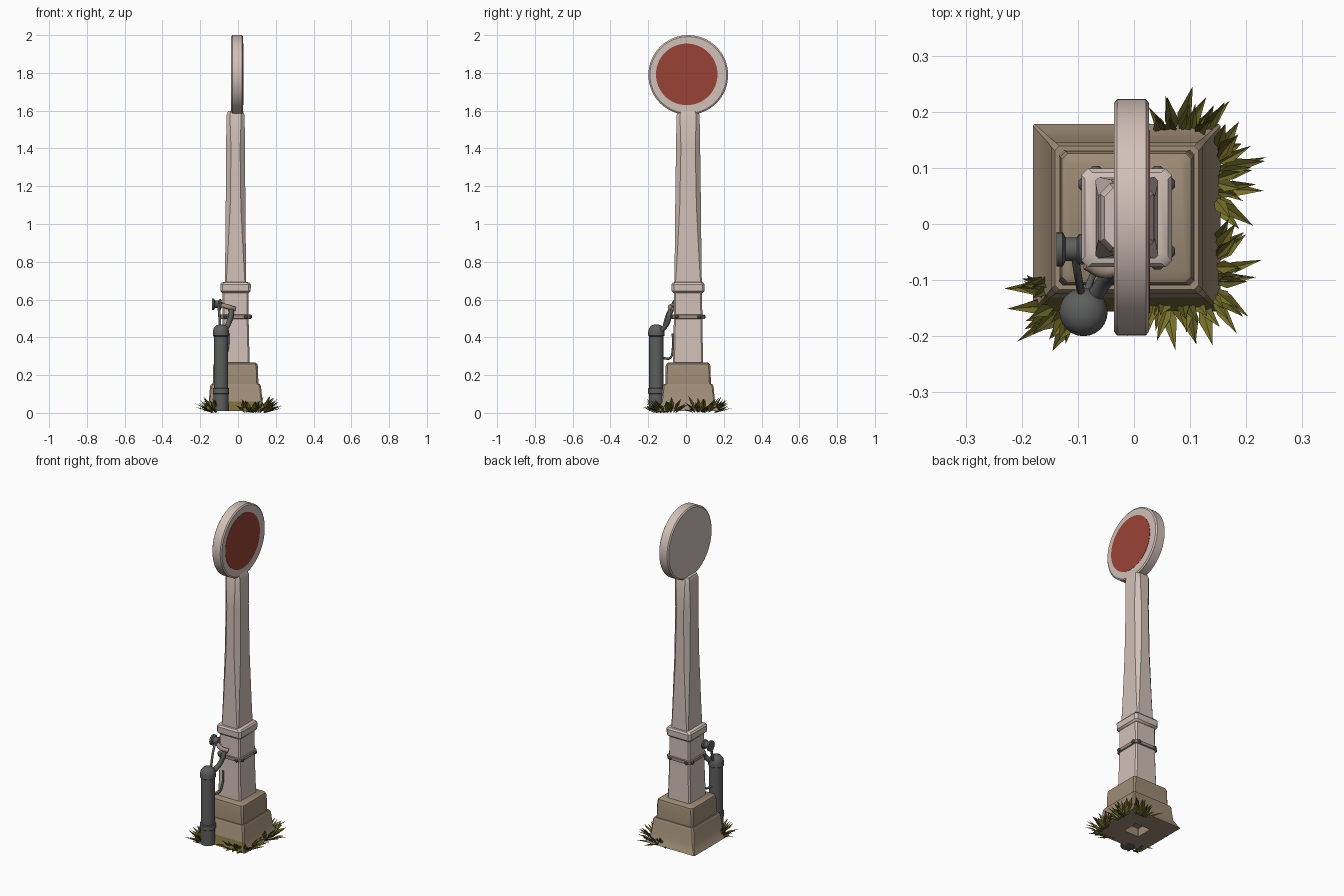
import bpy, bmesh, math, random
from mathutils import Vector

cube = bpy.data.objects.get("Cube")
if cube:
    bpy.data.objects.remove(cube, do_unlink=True)
random.seed(4)


def material(name, r, g, b):
    m = bpy.data.materials.new(name)
    m.use_nodes = True
    m.diffuse_color = (r, g, b, 1)
    bsdf = m.node_tree.nodes["Principled BSDF"]
    bsdf.inputs["Base Color"].default_value = (r, g, b, 1)
    bsdf.inputs["Roughness"].default_value = 0.8
    return m


PAINT = material("chalky white paint", 0.64, 0.53, 0.48)
STONE = material("tan stone", 0.34, 0.26, 0.18)
RED = material("faded red", 0.32, 0.055, 0.036)
METAL = material("grey metal", 0.11, 0.115, 0.11)
STRAP = material("weathered strap", 0.36, 0.27, 0.21)
MOSS = material("moss", 0.18, 0.145, 0.045)
LEAF = material("olive leaf", 0.19, 0.165, 0.025)
DARK_LEAF = material("dark leaf", 0.1, 0.09, 0.015)

CENTRE = (-0.013, 0.011)


def finish(name, bm, mats, angle=35):
    bmesh.ops.recalc_face_normals(bm, faces=bm.faces)
    mesh = bpy.data.meshes.new(name)
    bm.to_mesh(mesh)
    bm.free()
    for m in mats:
        mesh.materials.append(m)
    ob = bpy.data.objects.new(name, mesh)
    bpy.context.collection.objects.link(ob)
    if angle:
        bpy.ops.object.select_all(action='DESELECT')
        bpy.context.view_layer.objects.active = ob
        ob.select_set(True)
        bpy.ops.object.shade_smooth_by_angle(angle=math.radians(angle))
    return ob


def skin(bm, rings):
    """Join closed rings of points with quads and cap both ends."""
    rings = [[bm.verts.new(p) for p in ring] for ring in rings]
    for a, b in zip(rings, rings[1:]):
        for i in range(len(a)):
            j = (i + 1) % len(a)
            bm.faces.new((a[i], a[j], b[j], b[i]))
    bm.faces.new(rings[0][::-1])
    bm.faces.new(rings[-1])


def block_ring(z, hx, hy, c):
    """Rectangle with chamfered corners."""
    quarter = [(hx, hy - c), (hx - c, hy)]
    pts = quarter + [(-x, y) for x, y in quarter[::-1]]
    pts += [(-x, -y) for x, y in pts]
    return [(CENTRE[0] + x, CENTRE[1] + y, z) for x, y in pts]


def block(name, sections, mat, extra=()):
    bm = bmesh.new()
    skin(bm, [block_ring(*s) for s in sections])
    return finish(name, bm, [mat, *extra])


def lathe(name, profile, origin, axis, mat, sides=24):
    """Turn (radius, height) points round an axis."""
    bm = bmesh.new()
    turn = Vector((0, 0, 1)).rotation_difference(Vector(axis))
    rings = []
    for r, h in profile:
        ring = []
        for i in range(sides):
            a = math.tau * i / sides
            ring.append(turn @ Vector((r * math.cos(a), r * math.sin(a), h)) + Vector(origin))
        rings.append(ring)
    skin(bm, rings)
    return finish(name, bm, [mat])


def pipe(name, points, radius, mat):
    curve = bpy.data.curves.new(name, 'CURVE')
    curve.dimensions = '3D'
    curve.bevel_depth = radius
    curve.bevel_resolution = 2
    curve.resolution_u = 6
    curve.use_fill_caps = True
    spline = curve.splines.new('BEZIER')
    spline.bezier_points.add(len(points) - 1)
    for bp, p in zip(spline.bezier_points, points):
        bp.co = p
        bp.handle_left_type = bp.handle_right_type = 'AUTO'
    curve.materials.append(mat)
    ob = bpy.data.objects.new(name, curve)
    bpy.context.collection.objects.link(ob)


# Stone footing: flared, open underneath, mossy at the front skirt
footing = block("footing", [
    (0.06, 0.05, 0.05, 0.002), (0.01, 0.05, 0.05, 0.002), (0.01, 0.167, 0.167, 0.003),
    (0.025, 0.158, 0.158, 0.004), (0.06, 0.142, 0.142, 0.006),
    (0.14, 0.135, 0.135, 0.008), (0.152, 0.128, 0.128, 0.008)], STONE, [MOSS])
for f in footing.data.polygons:
    if f.normal.y < -0.2 and f.center.z < 0.07 and f.center.y < -0.13:
        f.material_index = 1
block("plinth", [
    (0.14, 0.121, 0.121, 0.008), (0.245, 0.119, 0.119, 0.01),
    (0.259, 0.115, 0.115, 0.01), (0.266, 0.105, 0.105, 0.01)], STONE)

# Neck, collar and tall tapered post
block("neck", [
    (0.26, 0.075, 0.08, 0.008), (0.45, 0.07, 0.076, 0.008), (0.65, 0.069, 0.074, 0.008)], PAINT)
block("collar", [
    (0.635, 0.071, 0.077, 0.008), (0.645, 0.08, 0.087, 0.012), (0.68, 0.081, 0.088, 0.012),
    (0.69, 0.074, 0.081, 0.012), (0.693, 0.06, 0.07, 0.01)], PAINT)
block("post", [
    (0.68, 0.056, 0.073, 0.006), (0.8, 0.055, 0.071, 0.012), (1.1, 0.052, 0.068, 0.024),
    (1.4, 0.05, 0.064, 0.026), (1.575, 0.048, 0.061, 0.018), (1.597, 0.04, 0.053, 0.016)], PAINT)

# Strap with a bolt at each corner
block("strap", [
    (0.498, 0.072, 0.078, 0.008), (0.5, 0.077, 0.083, 0.01),
    (0.518, 0.077, 0.083, 0.01), (0.52, 0.072, 0.078, 0.008)], STRAP)
for sx in (-1, 1):
    for sy in (-1, 1):
        for axis, pos in (((sx, 0, 0), (0.075, 0.06)), ((0, sy, 0), (0.055, 0.081))):
            lathe("strap_bolt", [(0.011, 0), (0.011, 0.006), (0.006, 0.011)],
                  (CENTRE[0] + sx * pos[0], CENTRE[1] + sy * pos[1], 0.509), axis, METAL, 8)

# Round sign with a red face on one side
lathe("sign_disc", [(0.203, 0), (0.211, 0.006), (0.211, 0.057), (0.203, 0.063)],
      (-0.036, 0.012, 1.789), (1, 0, 0), PAINT, 64)
lathe("red_face", [(0.163, 0), (0.163, 0.002)], (0.0265, 0.004, 1.792), (1, 0, 0), RED, 64)

# Gas bottle with bands and a domed cap
lathe("bottle", [
    (0.04, 0.01), (0.04, 0.1), (0.043, 0.103), (0.043, 0.13), (0.038, 0.133),
    (0.038, 0.405), (0.043, 0.409), (0.043, 0.43), (0.038, 0.45), (0.026, 0.463), (0.01, 0.468)],
    (-0.09, -0.157, 0), (0, 0, 1), METAL)

# Horn, hose and pipes beside the neck
lathe("horn", [
    (0.018, 0), (0.031, 0), (0.031, 0.011), (0.021, 0.016), (0.021, 0.036),
    (0.027, 0.04), (0.027, 0.048), (0.012, 0.052), (0.012, 0.075)],
    (-0.138, -0.045, 0.575), (1, 0, 0), METAL, 16)
pipe("hose", [(-0.075, -0.135, 0.43), (-0.05, -0.1, 0.475), (-0.035, -0.085, 0.53),
              (-0.04, -0.07, 0.56)], 0.014, METAL)
pipe("horn_pipe", [(-0.095, -0.12, 0.45), (-0.1, -0.09, 0.54), (-0.105, -0.06, 0.575)], 0.007, METAL)
pipe("bracket", [(-0.085, -0.12, 0.29), (-0.07, -0.085, 0.29), (-0.055, -0.07, 0.34),
                 (-0.05, -0.07, 0.42)], 0.006, METAL)
pipe("elbow", [(-0.085, -0.07, 0.57), (-0.05, -0.085, 0.56), (-0.015, -0.07, 0.55)], 0.012, STRAP)


def tuft(name, start, end, heading, count, spread=0.9):
    """Creased leaves fanning out along a line on the ground."""
    bm = bmesh.new()
    up = Vector((0, 0, 1))
    for i in range(count):
        t = (i + 0.5) / count
        root = Vector(start).lerp(Vector(end), t).to_3d()
        a = heading + spread * (2 * t - 1) + random.uniform(-0.35, 0.35)
        out = Vector((math.cos(a), math.sin(a), 0))
        side = out.cross(up)
        lean = random.uniform(0.25, 1.1)
        length = random.uniform(0.065, 0.105)
        rise = length * math.sin(lean)
        reach = length * math.cos(lean)
        width = random.uniform(0.008, 0.013)
        mid = root + out * reach * 0.45 + up * rise * 0.6
        tip = root + out * reach + up * rise
        a0, left, right, fold, b0 = [bm.verts.new(p) for p in (
            root, mid + side * width, mid - side * width, mid - up * 0.004 + out * 0.004, tip)]
        shade = 1 if random.random() < 0.35 else 0
        for tri in ((a0, left, fold), (a0, fold, right), (left, b0, fold), (fold, b0, right)):
            bm.faces.new(tri).material_index = shade
    finish(name, bm, [LEAF, DARK_LEAF], None)


# Grass around the base
tuft("grass_bottle_side", (-0.13, -0.09), (-0.14, -0.14), math.pi, 14, -0.5)
tuft("grass_bottle_front", (-0.14, -0.14), (-0.11, -0.17), math.radians(225), 14, 0.6)
tuft("grass_front", (0.03, -0.125), (0.12, -0.135), math.radians(275), 16, 0.5)
tuft("grass_front_left", (0.135, -0.13), (0.14, -0.05), 0, 20, 0.9)
tuft("grass_left", (0.14, 0.04), (0.145, 0.13), 0.1, 22, 0.9)
tuft("grass_back", (0.12, 0.15), (0.04, 0.155), math.radians(85), 18, 0.6)
